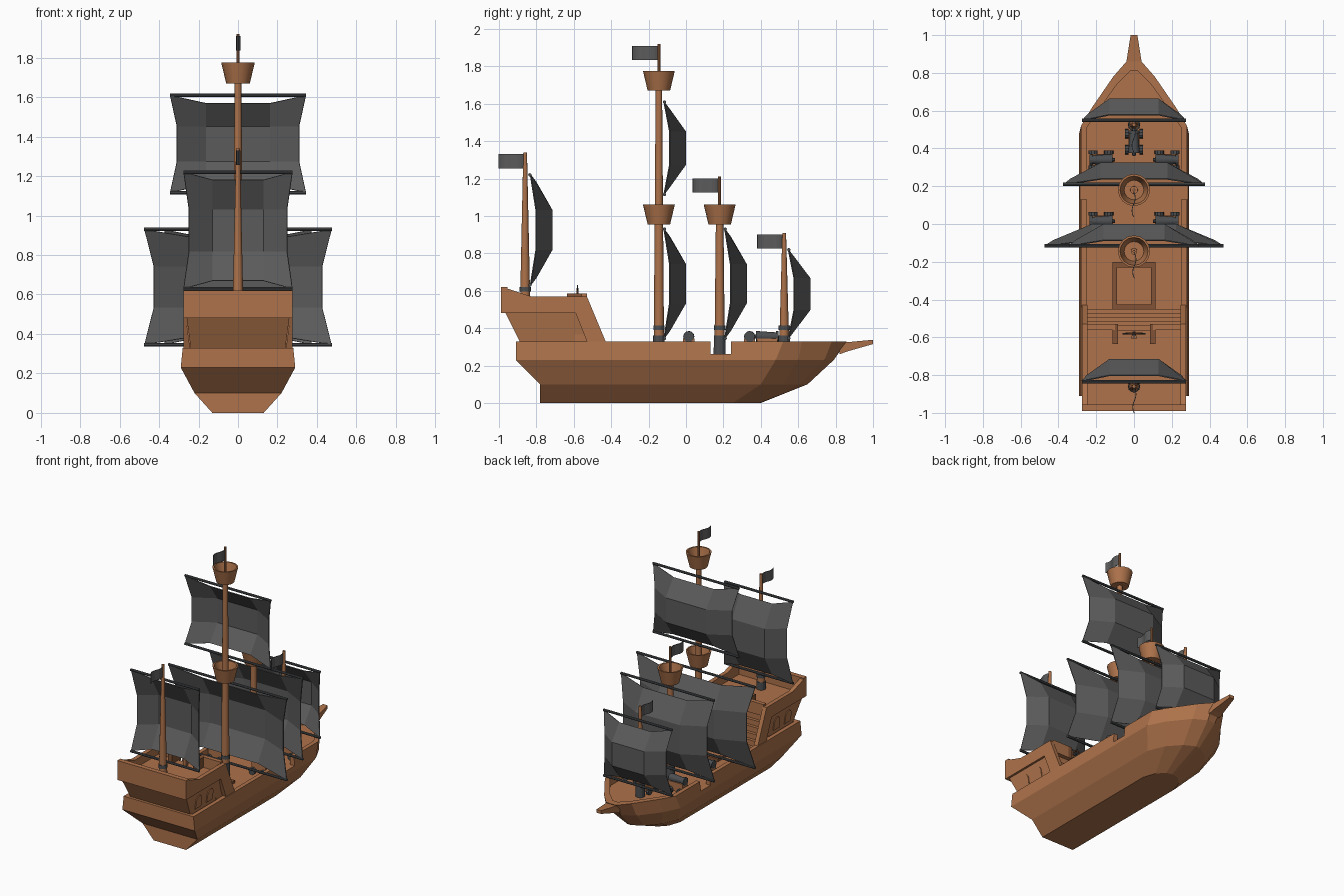
import bpy, bmesh, math
from mathutils import Vector

cube = bpy.data.objects.get("Cube")
if cube:
    bpy.data.objects.remove(cube, do_unlink=True)


def material(name, rgb):
    m = bpy.data.materials.new(name)
    m.use_nodes = True
    m.diffuse_color = (*rgb, 1)
    m.node_tree.nodes["Principled BSDF"].inputs["Base Color"].default_value = (*rgb, 1)
    return m


WOOD = material("warm wood", (0.42, 0.17, 0.07))
DARK = material("dark wood", (0.22, 0.085, 0.035))
CLOTH = material("grey cloth", (0.105, 0.105, 0.105))
IRON = material("dark iron", (0.07, 0.075, 0.08))


def mesh(name, verts, faces, mat):
    bm = bmesh.new()
    vs = [bm.verts.new(v) for v in verts]
    for f in faces:
        bm.faces.new([vs[i] for i in f])
    bmesh.ops.recalc_face_normals(bm, faces=bm.faces)
    me = bpy.data.meshes.new(name)
    bm.to_mesh(me)
    bm.free()
    me.materials.append(mat)
    ob = bpy.data.objects.new(name, me)
    bpy.context.scene.collection.objects.link(ob)
    return ob


def loft(name, rings, mat):
    """Skin closed rings of equal length and cap both ends."""
    n = len(rings[0])
    faces = [(k * n + i, k * n + (i + 1) % n, (k + 1) * n + (i + 1) % n, (k + 1) * n + i)
             for k in range(len(rings) - 1) for i in range(n)]
    last = (len(rings) - 1) * n
    faces += [tuple(range(n)), tuple(range(last, last + n))]
    return mesh(name, [p for r in rings for p in r], faces, mat)


def rect(hx, y0, y1, z):
    return [(-hx, y0, z), (hx, y0, z), (hx, y1, z), (-hx, y1, z)]


def box(name, x, y, z, mat):
    return loft(name, [[(a, y[0], c), (b, y[0], c), (b, y[1], c), (a, y[1], c)]
                       for c in z for a, b in [x]], mat)


def rod(name, a, b, r0, r1, mat, sides=12):
    a, b = Vector(a), Vector(b)
    q = (b - a).to_track_quat('Z', 'Y')
    ring = [Vector((math.cos(t), math.sin(t), 0)) for t in
            [2 * math.pi * i / sides for i in range(sides)]]
    return loft(name, [[p + q @ (v * r) for v in ring] for p, r in ((a, r0), (b, r1))], mat)


def lathe(name, profile, y, mat, sides=16):
    return loft(name, [[(r * math.cos(2 * math.pi * i / sides),
                         y + r * math.sin(2 * math.pi * i / sides), z)
                        for i in range(sides)] for r, z in profile], mat)


def side_prism(name, outline, x0, x1, mat):
    return loft(name, [[(x, y, z) for y, z in outline] for x in (x0, x1)], mat)


# Hull: half outlines at rising heights, then down inside the bulwark to the deck
levels = [
    (0.00, [(.13, -.78), (.13, .25), (.10, .34), (.05, .39), (.01, .40)]),
    (0.10, [(.22, -.78), (.22, .40), (.17, .52), (.09, .61), (.015, .65)]),
    (0.23, [(.29, -.91), (.29, .48), (.23, .60), (.12, .74), (.03, .79)]),
    (0.33, [(.28, -.91), (.28, .52), (.22, .62), (.11, .78), (.04, .86)]),
    (0.33, [(.25, -.88), (.25, .51), (.19, .60), (.09, .74), (.02, .81)]),
    (0.26, [(.25, -.88), (.25, .51), (.19, .60), (.09, .74), (.02, .81)]),
]
hull = loft("hull", [[(x, y, z) for x, y in half] + [(-x, y, z) for x, y in reversed(half)]
                     for z, half in levels], WOOD)
cutter = box("gangway_cutter", (-.5, .5), (.13, .24), (.262, .5), WOOD)
cutter.hide_render = True
cutter.hide_set(True)
cut = hull.modifiers.new("gangway", 'BOOLEAN')
cut.operation, cut.object, cut.solver = 'DIFFERENCE', cutter, 'EXACT'

# Bowsprit
loft("bowsprit", [[(-w, y, a), (w, y, a), (w, y, b), (-w, y, b)]
                  for w, y, a, b in ((.045, .82, .26, .325), (.04, .86, .275, .325),
                                     (.018, 1.0, .315, .338))], WOOD)

# Stern castle
loft("castle_body", [rect(.235, -.87, -.50, .26), rect(.24, -.89, -.53, .33),
                     rect(.26, -.965, -.59, .48)], WOOD)
wall = [(-.99, .48), (-.59, .48), (-.53, .33), (-.43, .33), (-.53, .57),
        (-.83, .57), (-.95, .61), (-.99, .62)]
for s, side in ((1, "left"), (-1, "right")):
    side_prism(side + "_castle_wall", wall, s * .245, s * .275, WOOD)
    for k, y in enumerate((-.81, -.68)):
        arch = [(y - .033, .35), (y + .033, .35)]
        arch += [(y + .033 * math.cos(t), .405 + .036 * math.sin(t))
                 for t in [math.pi * i / 6 for i in range(7)]]
        loft(f"{side}_window_{k}", [[(s * (.24 + (z - .33) * .133 + d), b, z) for b, z in arch]
                                    for d in (-.001, .006)], WOOD)
box("castle_stern_wall", (-.275, .275), (-.99, -.955), (.48, .62), WOOD)
box("poop_deck", (-.25, .25), (-.96, -.56), (.47, .51), WOOD)

# Stairs, poop rails and helm
for i in range(6):
    box(f"stair_{i}", (-.245, .245), (-.6, -.45 - i * .022), (.26, .295 + i * .038), WOOD)
for s in (1, -1):
    box("poop_rail", sorted((s * .1, s * .25)), (-.56, -.53), (.5, .585), WOOD)
    box("stair_rail", sorted((s * .085, s * .115)), (-.635, -.53), (.5, .585), DARK)
box("helm_post", (-.012, .012), (-.61, -.59), (.5, .58), WOOD)
rod("helm_hub", (0, -.6, .57), (0, -.57, .57), .012, .008, IRON, 8)
for i in range(4):
    t = i * math.pi / 4
    d = Vector((math.cos(t), 0, math.sin(t))) * .06
    c = Vector((0, -.58, .57))
    rod("helm_spoke", c - d, c + d, .004, .004, IRON, 6)
bpy.ops.mesh.primitive_torus_add(location=(0, -.58, .57), rotation=(math.pi / 2, 0, 0),
                                 major_radius=.042, minor_radius=.006,
                                 major_segments=16, minor_segments=6)
bpy.context.object.name = "helm_wheel"
bpy.context.object.data.materials.append(DARK)

# Hatch on the main deck
for s in (1, -1):
    box("hatch_side", sorted((s * .09, s * .115)), (-.455, -.2), (.255, .28), DARK)
    box("hatch_end", (-.115, .115), sorted((-.3275 + s * .0975, -.3275 + s * .1275)),
        (.255, .28), DARK)
box("hatch_cover", (-.09, .09), (-.43, -.23), (.255, .268), WOOD)


# Masts, sails, nests and flags
def flag(y, z0, z1):
    n = 8
    pts = [(.009 * math.sin(i / n * 2 * math.pi), y - .135 * i / n) for i in range(n + 1)]
    ob = mesh("flag", [(a, b, z) for z in (z0, z1) for a, b in pts],
              [(i, i + 1, i + n + 2, i + n + 1) for i in range(n)], CLOTH)
    ob.modifiers.new("thickness", 'SOLIDIFY').thickness = .004


def sail(y, half, z0, z1):
    verts = []
    h = z1 - z0
    for r, t in enumerate((0, .32, .68, 1)):
        outer = r in (0, 3)
        for u in (-1, -.47, .47, 1):
            inner = abs(u) < 1
            sag = (.04 if t < .5 else -.04) if outer and inner else 0
            bulge = (.03 if inner else 0) if outer else (.115 if inner else .03)
            verts.append((u * half * (1 if outer or inner else .9), y + bulge, z0 + h * t + sag))
    ob = mesh("sail", verts, [(r * 4 + c, r * 4 + c + 1, r * 4 + c + 5, r * 4 + c + 4)
                              for r in range(3) for c in range(3)], CLOTH)
    ob.modifiers.new("thickness", 'SOLIDIFY').thickness = .006
    for z in (z0, z1):
        rod("yard", (-half, y, z), (half, y, z), .009, .009, IRON, 8)


def nest(y, z):
    lathe("crows_nest", [(.02, z), (.06, z), (.085, z + .105), (.074, z + .105),
                         (.052, z + .02), (.02, z + .02)], y, WOOD)


def mast(name, y, z0, z1, r1, top, sleeve):
    rod(name + "_mast", (0, y, z0), (0, y, z1), .028, r1, WOOD)
    if top > z1:
        rod(name + "_flagpole", (0, y, z1), (0, y, top), .008, .008, WOOD, 8)
    rod(name + "_sleeve", (0, y, z0), (0, y, sleeve), .032, .031, IRON)
    rod(name + "_band", (0, y, sleeve + .03), (0, y, sleeve + .055), .03, .03, IRON)
    flag(y - .008, top - .085, top - .01)


mast("mizzen", -.86, .5, 1.34, .01, 1.34, .565)
mast("main", -.145, .26, 1.70, .017, 1.92, .36)
mast("fore", .18, .26, 1.0, .02, 1.21, .36)
mast("bow", .525, .26, .91, .01, .91, .36)
for y, z in ((-.145, .955), (-.145, 1.67), (.18, .955)):
    nest(y, z)
for y, half, z0, z1 in ((-.835, .275, .63, 1.22), (-.115, .475, .345, .93),
                        (-.115, .345, 1.115, 1.61), (.21, .375, .345, .93),
                        (.55, .275, .345, .82)):
    sail(y, half, z0, z1)


# Cannons: barrel, carriage and wheels, aimed along a direction
def cannon(x, y, aim):
    c, d = Vector((x, y, 0)), Vector(aim)
    side = Vector((-d.y, d.x, 0))
    up = Vector((0, 0, .355))
    rod("cannon_barrel", c - d * .06 + up, c + d * .055 + up, .03, .022, IRON)
    rod("cannon_muzzle", c + d * .045 + up, c + d * .06 + up, .029, .029, IRON)
    rod("cannon_knob", c - d * .075 + up, c - d * .06 + up, .008, .012, IRON, 8)
    loft("cannon_carriage", [[c + d * a * .055 + side * b * .03 + Vector((0, 0, z))
                              for a, b in ((-1, -1), (1, -1), (1, 1), (-1, 1))]
                             for z in (.28, .345)], WOOD)
    for a in (-1, 1):
        for b in (-1, 1):
            hub = c + d * a * .042 + side * b * .03 + Vector((0, 0, .285))
            rod("cannon_wheel", hub, hub + side * b * .018, .025, .025, IRON, 10)


for y in (.015, .34):
    for s in (1, -1):
        cannon(s * .175, y, (s, 0, 0))
cannon(0, .435, (0, 1, 0))

# Round parts are shaded smooth with sharp edges kept
for ob in bpy.context.scene.objects:
    ob.select_set(ob.type == 'MESH' and any(w in ob.name for w in ("mast", "barrel", "nest")))
    if ob.select_get():
        bpy.context.view_layer.objects.active = ob
bpy.ops.object.shade_smooth_by_angle(angle=math.radians(35))
